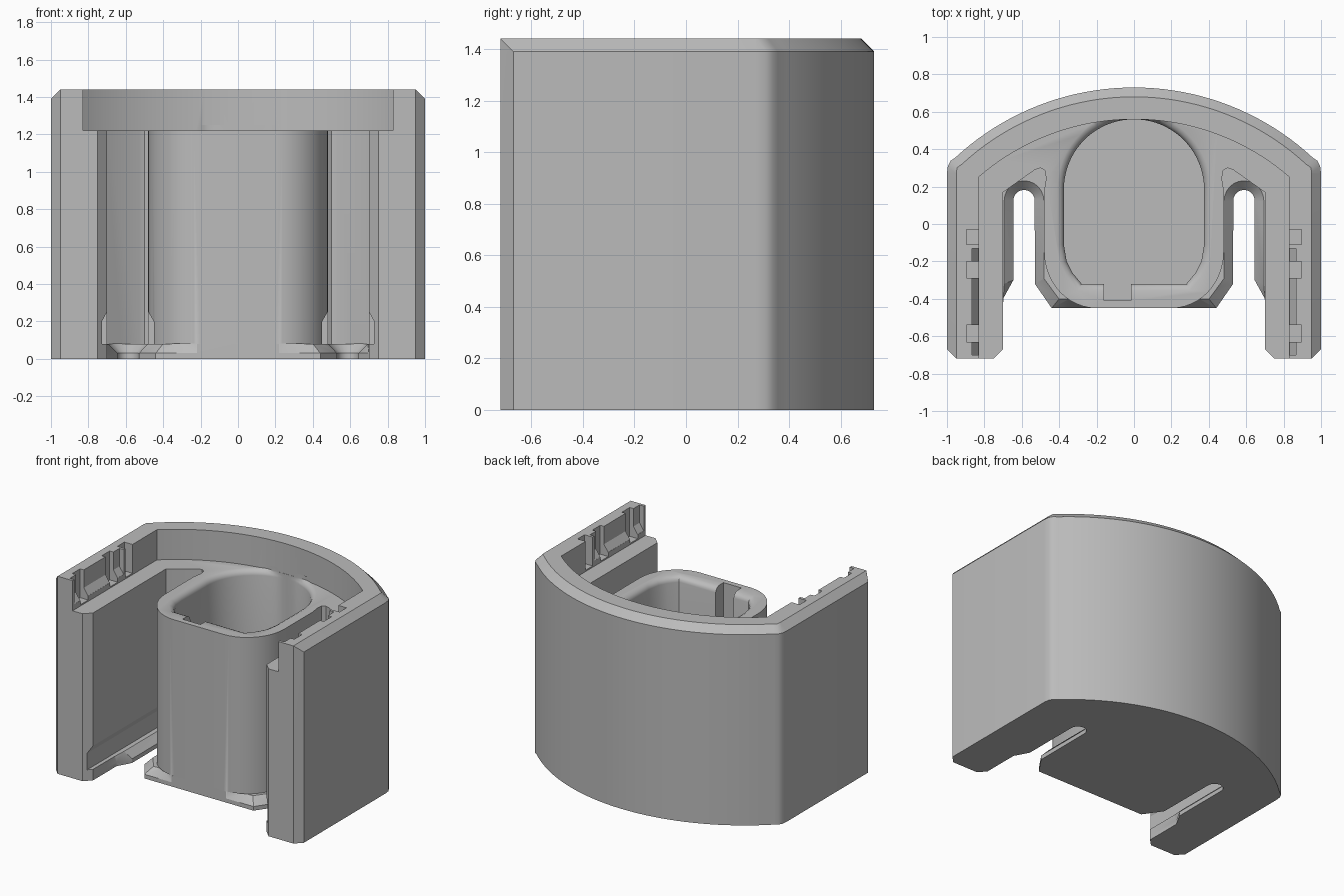
import bpy, bmesh, math

if "Cube" in bpy.data.objects:
    bpy.data.objects.remove(bpy.data.objects["Cube"])

grey = bpy.data.materials.new("plain grey")
grey.diffuse_color = (0.5, 0.5, 0.5, 1)
grey.use_nodes = True
grey.node_tree.nodes["Principled BSDF"].inputs["Base Color"].default_value = grey.diffuse_color


def arc(cx, cy, rx, ry, a0, a1, n):
    """Points on an ellipse arc, angles in degrees from +x."""
    angles = [math.radians(a0 + (a1 - a0) * i / n) for i in range(n + 1)]
    return [(cx + rx * math.cos(a), cy + ry * math.sin(a)) for a in angles]


def sym(half):
    """Close a right-hand half outline by mirroring it in x."""
    return half + [(-x, y) for x, y in reversed(half) if x > 1e-5]


def rect(x0, x1, y0, y1):
    return [(x0, y0), (x1, y0), (x1, y1), (x0, y1)]


def loft(name, levels):
    """Solid through matching outlines, given as (z, points)."""
    bm = bmesh.new()
    rings = [[bm.verts.new((x, y, z)) for x, y in pts] for z, pts in levels]
    n = len(rings[0])
    for a, b in zip(rings, rings[1:]):
        for i in range(n):
            j = (i + 1) % n
            bm.faces.new((a[i], a[j], b[j], b[i]))
    bm.faces.new(rings[0])
    bm.faces.new(rings[-1])
    bmesh.ops.recalc_face_normals(bm, faces=bm.faces)
    mesh = bpy.data.meshes.new(name)
    bm.to_mesh(mesh)
    bm.free()
    mesh.materials.append(grey)
    obj = bpy.data.objects.new(name, mesh)
    bpy.context.collection.objects.link(obj)
    return obj


def cut(name, levels):
    """Subtract a lofted solid from the housing."""
    cutter = loft(name, levels)
    cutter.hide_render = True
    mod = housing.modifiers.new(name, 'BOOLEAN')
    mod.operation = 'DIFFERENCE'
    mod.solver = 'EXACT'
    mod.object = cutter
    bpy.context.view_layer.objects.active = housing
    bpy.ops.object.modifier_apply(modifier=name)
    bpy.data.objects.remove(cutter)


# Housing: straight sides, curved back, chamfered top edge
CY = -0.675
outer = [(0.95, -0.72), (1, -0.67), (1, 0.27), (0.995, 0.31), (0.98, 0.338)]
outer += arc(0, CY, 1.405, 1.405, 47.2, 90, 20)


def inset(p):
    x, y = p
    if y > 0.3:
        k = 1 - 0.05 / math.hypot(x, y - CY)
        x, y = x * k, CY + (y - CY) * k
    elif y == -0.67:
        y = -0.719
    return min(x, 0.95), y


housing = loft("housing", [(0, sym(outer)), (1.39, sym(outer)),
                           (1.44, sym([inset(p) for p in outer]))])

# Top recess, open at the front
recess = sym([(0.83, -1)] + arc(0, -0.71, 1.27, 1.27, 49.2, 90, 20))
cut("recess", [(1.22, recess), (1.6, recess)])

# Side pockets and front opening, leaving the central tube
pocket = [(0.80, -1), (0.80, -0.77), (0.70, -0.67), (0.70, 0.17), (0.53, 0.29),
          (0.50, 0.30), (0.475, 0.285), (0.47, 0.24), (0.48, 0.18)]
pocket = sym(pocket + arc(0.20, -0.15, 0.28, 0.30, 0, -90, 12))
cut("pocket", [(0.08, pocket), (1.3, pocket)])

# Floor slots with bevelled upper edges
narrow = [(0.80, -1), (0.80, -0.77), (0.70, -0.67), (0.70, -0.40), (0.645, -0.30)]
narrow += arc(0.588, 0.125, 0.057, 0.057, 0, 180, 12)
narrow = sym(narrow + [(0.53, -0.32), (0.44, -0.45), (0.34, -0.45), (0.22, -0.45)])
wide = [(0.80, -1), (0.80, -0.77), (0.70, -0.67), (0.70, -0.42), (0.695, -0.32)]
wide += arc(0.588, 0.125, 0.107, 0.107, 0, 180, 12)
wide = sym(wide + [(0.481, -0.29), (0.40, -0.40), (0.34, -0.40), (0.22, -0.45)])
cut("floor_slots", [(-0.1, narrow), (0.03, narrow), (0.081, wide)])

# Central bore with a rounded rim and a front key notch
def bore(e):
    half = [(0.28 + e * 0.5, -0.32 - e), (0.33 + e * 0.8, -0.26 - e * 0.6),
            (0.36 + e, -0.2 - e * 0.3), (0.375 + e, -0.11)]
    half += arc(0, 0.185, 0.375 + e, 0.375 + e, 0, 90, 20)
    return sym([(x, min(y, 0.558)) for x, y in half])


cut("bore", [(0.08, bore(0)), (1.18, bore(0)), (1.195, bore(0.004)),
             (1.21, bore(0.016)), (1.22, bore(0.036)), (1.25, bore(0.036))])
notch = rect(-0.16, -0.015, -0.41, -0.30)
cut("key_notch", [(0.08, notch), (1.3, notch)])

for s in (-1, 1):
    # Wider foot of each pocket
    low = rect(s * 0.45, s * 0.728, -0.9, 0.12)
    high = rect(s * 0.49, s * 0.69, -0.9, 0.12)
    cut("undercut", [(0.08, low), (0.20, low), (0.27, high)])
    # Sloped groove and three latch notches on the inner leg wall
    thin = rect(s * 0.80, s * 0.831, -0.70, -0.13)
    deep = rect(s * 0.80, s * 0.865, -0.70, -0.13)
    cut("groove", [(1.26, thin), (1.31, deep), (1.5, deep)])
    for y0, y1 in ((-0.11, -0.03), (-0.29, -0.20), (-0.63, -0.54)):
        latch = rect(s * 0.80, s * 0.895, y0, y1)
        cut("latch", [(1.23, latch), (1.5, latch)])

# Smooth curves, sharp corners
bpy.ops.object.select_all(action='DESELECT')
housing.select_set(True)
bpy.context.view_layer.objects.active = housing
bpy.ops.object.shade_smooth_by_angle(angle=math.radians(28))
